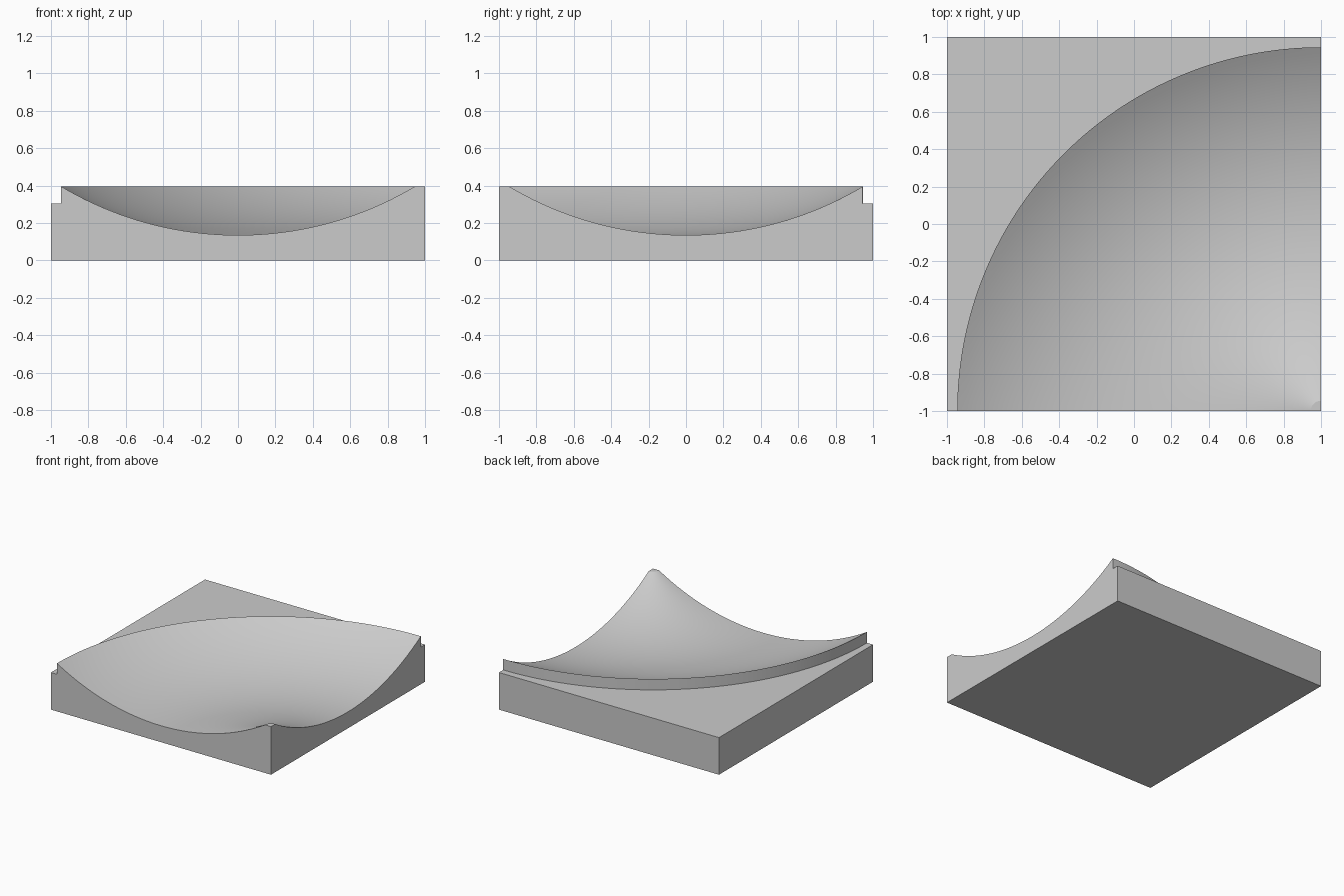
import bpy, bmesh, math
from mathutils import Vector

if "Cube" in bpy.data.objects:
    bpy.data.objects.remove(bpy.data.objects["Cube"])

# Sizes: the dish is a quarter turn about one corner of the square block
PIVOT = Vector((1, -1, 0))
TIP_R, RIM_R = 0.055, 1.945
TOP, LEDGE, LOW = 0.395, 0.305, 0.135
ARC_STEPS, TURN_STEPS = 40, 64

# Hollow profile as (radius, height): a circular arc from the tip to the rim
mid, half, sag = (TIP_R + RIM_R) / 2, (RIM_R - TIP_R) / 2, TOP - LOW
arc_r = (half ** 2 + sag ** 2) / (2 * sag)
sweep = math.asin(half / arc_r)
profile = []
for i in range(ARC_STEPS + 1):
    a = sweep * (2 * i / ARC_STEPS - 1)
    profile.append((mid + arc_r * math.sin(a), LOW + arc_r * (1 - math.cos(a))))
profile.append((RIM_R, LEDGE))

bm = bmesh.new()

# Dish and rim wall: turn the profile about the corner
rows = []
for j in range(TURN_STEPS + 1):
    t = math.pi / 2 * (1 + j / TURN_STEPS)
    direction = Vector((math.cos(t), math.sin(t), 0))
    rows.append([bm.verts.new(PIVOT + direction * r + Vector((0, 0, z))) for r, z in profile])
for a, b in zip(rows, rows[1:]):
    for k in range(len(profile) - 1):
        bm.faces.new((a[k], a[k + 1], b[k + 1], b[k]))

# Flat tip on the corner
tip = bm.verts.new((1, -1, TOP))
bm.faces.new([tip] + [row[0] for row in rows])

# Flat ledge outside the rim
back_l, back_r, front_r = [bm.verts.new((x, y, LEDGE)) for x, y in ((1, 1), (-1, 1), (-1, -1))]
bm.faces.new([row[-1] for row in rows] + [front_r, back_r, back_l])

# Underside and four sides
base = [bm.verts.new((x, y, 0)) for x, y in ((1, -1), (1, 1), (-1, 1), (-1, -1))]
bm.faces.new(base)
bm.faces.new([base[0], tip] + rows[0] + [back_l, base[1]])
bm.faces.new([base[1], back_l, back_r, base[2]])
bm.faces.new([base[2], back_r, front_r, base[3]])
bm.faces.new([base[0], tip] + rows[-1] + [front_r, base[3]])
bmesh.ops.recalc_face_normals(bm, faces=bm.faces)

mesh = bpy.data.meshes.new("dished_block")
bm.to_mesh(mesh)
bm.free()
block = bpy.data.objects.new("dished_block", mesh)
bpy.context.collection.objects.link(block)

# Plain grey
grey = bpy.data.materials.new("plain_grey")
grey.use_nodes = True
colour = (0.6, 0.6, 0.6, 1)
grey.diffuse_color = colour
grey.node_tree.nodes["Principled BSDF"].inputs["Base Color"].default_value = colour
mesh.materials.append(grey)

# Smooth dish with crisp edges
bpy.ops.object.select_all(action="DESELECT")
block.select_set(True)
bpy.context.view_layer.objects.active = block
bpy.ops.object.shade_smooth_by_angle(angle=math.radians(20))
